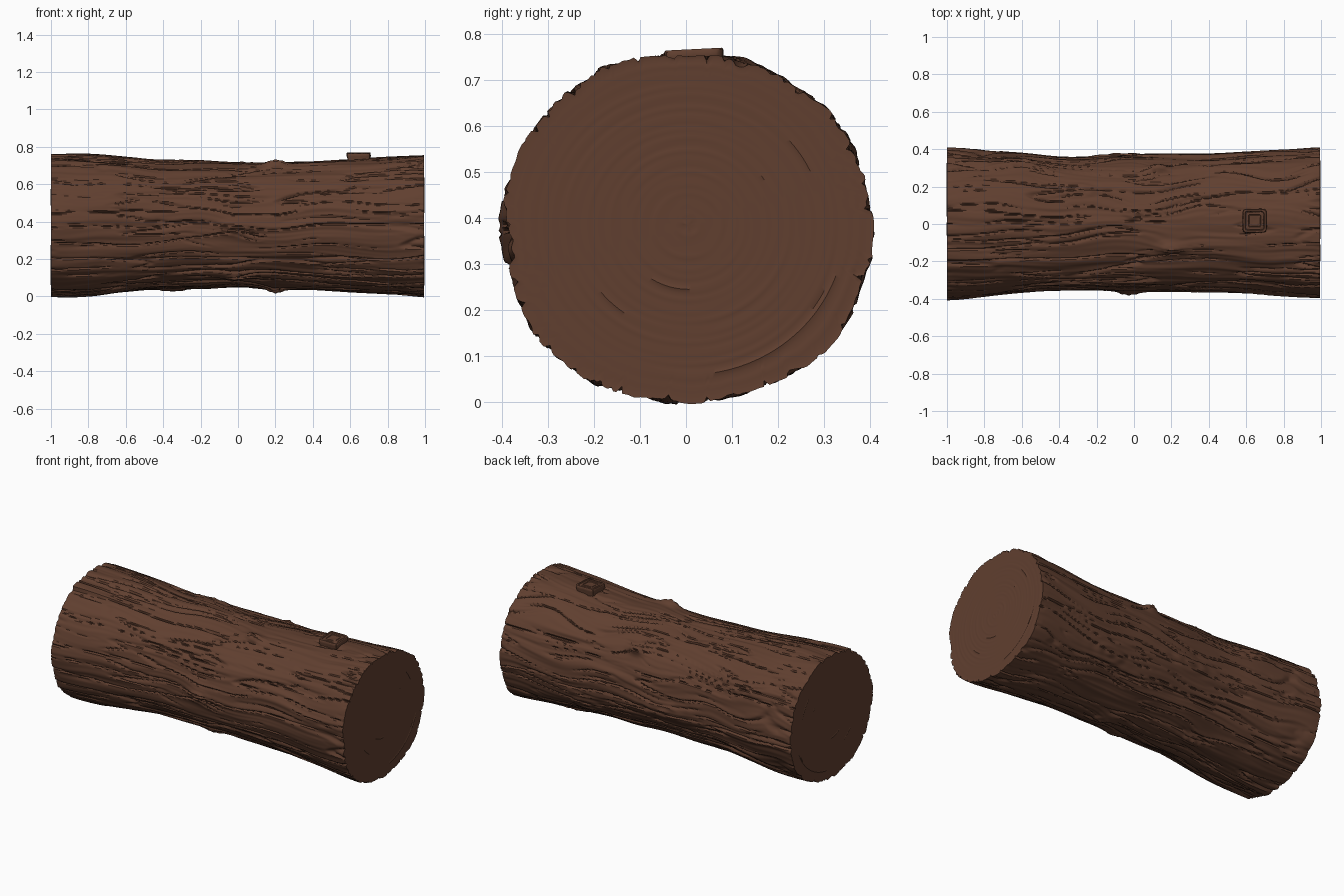
import bpy, bmesh, math
from mathutils import Vector, noise

if "Cube" in bpy.data.objects:
    bpy.data.objects.remove(bpy.data.objects["Cube"])

NX, NA = 220, 360          # steps along and around the log
X0, X1 = -1.0, 0.995
CZ = 0.38

# outline radii every 0.2 units from x=-1 to x=1
TOP = [.378, .376, .364, .347, .338, .333, .342, .344, .352, .366, .380]
BOT = [.377, .377, .358, .340, .340, .328, .340, .342, .352, .367, .381]
BACK = [.406, .394, .377, .357, .361, .370, .374, .371, .379, .391, .402]
FRONT = [.402, .384, .367, .357, .357, .361, .358, .362, .371, .382, .397]

# knots: x, angle (0 = back, 90 = top, 180 = front, 270 = bottom), length, width, height
KNOTS = [(-.03, 182, .06, .09, .02), (.20, 112, .06, .09, .03), (.20, 262, .05, .13, .022),
         (-.35, 285, .08, .14, .018), (.13, 37, .05, .07, .035), (-.62, 30, .09, .12, .018),
         (.02, 80, .10, .10, .012), (-.30, 60, .12, .14, .014), (.45, 330, .12, .16, .016),
         (-.02, 235, .06, .12, .016), (-.1, 350, .14, .16, .014), (.62, 300, .09, .12, .012)]


def material(name, color):
    m = bpy.data.materials.new(name)
    m.diffuse_color = (*color, 1)
    m.use_nodes = True
    m.node_tree.nodes["Principled BSDF"].inputs["Base Color"].default_value = m.diffuse_color
    return m


WOOD = material("brown_wood", (.118, .050, .029))


def sample(table, x):
    """Smooth interpolation in an outline table."""
    f = min(max((x + 1) * 5, 0), 9.9999)
    i = int(f)
    t = f - i
    p = [table[min(max(k, 0), 10)] for k in (i - 1, i, i + 1, i + 2)]
    return p[1] + .5 * t * (p[2] - p[0] + t * (2 * p[0] - 5 * p[1] + 4 * p[2] - p[3]
                            + t * (3 * (p[1] - p[2]) + p[3] - p[0])))


def crack(v, width):
    """1 in the middle of a crack, 0 away from it."""
    return max(0, 1 - abs(v) / width)


def bark_point(x, a):
    c, s = math.cos(a), math.sin(a)
    ry = sample(BACK if c > 0 else FRONT, x)
    rz = sample(TOP if s > 0 else BOT, x)
    r = (abs(c / ry) ** 2.1 + abs(s / rz) ** 2.1) ** (-1 / 2.1)
    # the grain wanders more on the back than on the front
    wander = .10 + .10 * max(0, c * .8 + s * .4)
    w = a + wander * noise.noise(Vector((x * 2.6, c * 2, s * 2)))
    rings = 0
    for kx, deg, lx, la, h in KNOTS:
        da = (a - math.radians(deg) + math.pi) % (2 * math.pi) - math.pi
        d2 = ((x - kx) / lx) ** 2 + (da / la) ** 2
        if d2 < 9:
            g = math.exp(-d2)
            r += h * g
            w += .10 * math.exp(-d2 / 2.5) * da / la   # grain bends around the knot
            rings += .003 * g * math.cos(9 * math.sqrt(d2))
    c, s = math.cos(w), math.sin(w)
    r += rings
    r += .009 * noise.noise(Vector((x * 2.5, c * 2.5, s * 2.5 + 7)))
    r += .008 * noise.noise(Vector((x * 1.6 + 3, c * 7, s * 7)))
    r += .004 * noise.noise(Vector((x * 2.5 + 9, c * 18, s * 18)))
    # long thin cracks, broken up along the log
    n1 = noise.noise(Vector((x * 1.1, c * 5 + 4, s * 5)))
    n2 = noise.noise(Vector((x * 1.8 + 5, c * 9, s * 9 + 2)))
    gate = noise.noise(Vector((x * 3, c * 4 + 11, s * 4)))
    r -= .016 * crack(n1, .07) * min(1, max(0, gate * 3 + .7))
    r -= .011 * crack(n2, .10) * min(1, max(0, .5 - gate * 3))
    # ragged bark edge at the sawn ends
    edge = max(0, (abs(x) - .96) / .04)
    r -= edge * .009 * max(0, noise.noise(Vector((x, c * 14, s * 14))))
    return Vector((x, r * math.cos(a), CZ + r * math.sin(a)))


def make_object(name, rows, flip=False, cap=None):
    """Skin a list of closed rings; cap adds a centre point after the last ring."""
    bm = bmesh.new()
    vs = [[bm.verts.new(p) for p in row] for row in rows]
    n = len(rows[0])
    for r0, r1 in zip(vs, vs[1:]):
        for j in range(n):
            k = (j + 1) % n
            bm.faces.new((r0[j], r0[k], r1[k], r1[j]))
    if cap:
        mid = bm.verts.new(cap)
        for j in range(n):
            bm.faces.new((vs[-1][j], vs[-1][(j + 1) % n], mid))
    if flip:
        bmesh.ops.reverse_faces(bm, faces=bm.faces)
    me = bpy.data.meshes.new(name)
    bm.to_mesh(me)
    bm.free()
    me.materials.append(WOOD)
    ob = bpy.data.objects.new(name, me)
    bpy.context.collection.objects.link(ob)
    bpy.ops.object.select_all(action='DESELECT')
    ob.select_set(True)
    bpy.context.view_layer.objects.active = ob
    bpy.ops.object.shade_smooth_by_angle(angle=math.radians(40))
    return ob


# bark
angles = [2 * math.pi * j / NA for j in range(NA)]
bark = [[bark_point(X0 + (X1 - X0) * i / NX, a) for a in angles] for i in range(NX + 1)]
make_object("bark", bark, flip=True)


# sawn ends with growth rings
def sawn_end(name, rim, side, steps=40):
    mid = Vector((rim[0].x, .005, CZ + .005))
    rows = [rim]
    for i in range(1, steps):
        t = 1 - i / steps
        row = []
        for p, a in zip(rim, angles):
            # towards the middle the rings become rounder
            round_p = mid + Vector((0, math.cos(a) * .39, math.sin(a) * .372))
            q = mid + (p.lerp(round_p, min(1, i / 5)) - mid) * t
            wave = noise.noise(Vector((t * 12, math.cos(a), math.sin(a))))
            q.x += side * (.0022 * math.cos(i * math.pi * .8) * (.5 + wave) - .001)
            row.append(q)
        rows.append(row)
    make_object(name, rows, flip=side < 0, cap=mid)


sawn_end("right_sawn_end", bark[-1], 1)
sawn_end("left_sawn_end", bark[0], -1)


# squarish branch stub on top: (half size, z) loops from the base to the ringed top
def stub_ring(h, z, n=48):
    row = []
    for j in range(n):
        a = 2 * math.pi * j / n
        c, s = math.cos(a), math.sin(a)
        r = h * (abs(c) ** 9 + abs(s) ** 9) ** (-1 / 9)
        r *= 1 + .03 * noise.noise(Vector((c * 4, s * 4, z * 20)))
        row.append(Vector((.645 + r * c, .017 + r * s, z + .05 * r * s)))
    return row


loops = [(.060, .69), (.059, .735), (.064, .752), (.064, .764), (.061, .768), (.052, .768),
         (.049, .764), (.046, .767), (.034, .767), (.031, .763), (.028, .766), (.014, .766)]
make_object("branch_stub", [stub_ring(h, z) for h, z in loops], cap=Vector((.645, .017, .764)))
